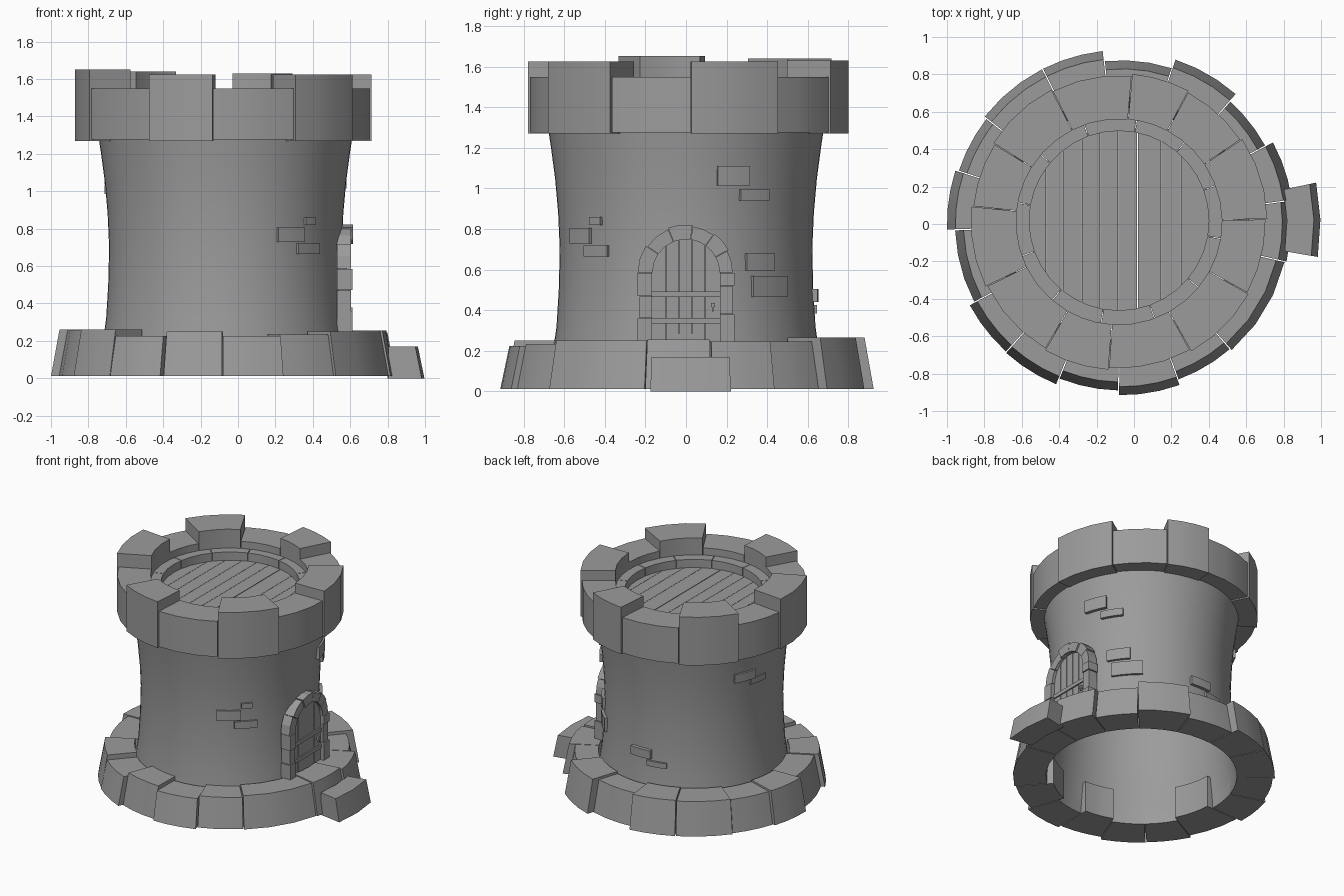
import bpy, bmesh
from math import radians, sin, cos, sqrt
from mathutils import Vector

cube = bpy.data.objects.get("Cube")
if cube:
    bpy.data.objects.remove(cube)

stone = bpy.data.materials.new("stone_grey")
stone.use_nodes = True
GREY = (0.33, 0.33, 0.33, 1)
stone.diffuse_color = GREY
stone.node_tree.nodes["Principled BSDF"].inputs["Base Color"].default_value = GREY

BODY = Vector((-0.067, 0, 0))
CROWN = Vector((-0.08, 0.012, 0))
WALL = [(0.012, 0.675), (0.2, 0.655), (0.32, 0.638), (0.5, 0.627), (0.7, 0.622),
        (0.88, 0.63), (1.05, 0.645), (1.2, 0.665), (1.3, 0.68)]


def loft(bm, low, high):
    """Closed solid between two matching outlines."""
    a = [bm.verts.new(p) for p in low]
    b = [bm.verts.new(p) for p in high]
    bm.faces.new(a[::-1])
    bm.faces.new(b)
    for i in range(len(a)):
        j = (i + 1) % len(a)
        bm.faces.new((a[i], a[j], b[j], b[i]))


def sector(centre, r_in, r_out, a0, a1, z, steps=3):
    angles = [radians(a0 + (a1 - a0) * i / steps) for i in range(steps + 1)]
    ring = [(r_out, a) for a in angles] + [(r_in, a) for a in reversed(angles)]
    return [centre + Vector((r * cos(a), r * sin(a), z)) for r, a in ring]


def arc_stone(bm, centre, r_in, r_out, a0, a1, z0, z1, taper=0, steps=3):
    loft(bm, sector(centre, r_in, r_out, a0, a1, z0, steps),
         sector(centre, r_in, r_out - taper, a0, a1, z1, steps))


def box(bm, x, y, z):
    def outline(h):
        return [(x[0], y[0], h), (x[1], y[0], h), (x[1], y[1], h), (x[0], y[1], h)]
    loft(bm, outline(z[0]), outline(z[1]))


def finish(name, bm, smooth=True, solid=True):
    if solid:
        bmesh.ops.recalc_face_normals(bm, faces=bm.faces)
    mesh = bpy.data.meshes.new(name)
    bm.to_mesh(mesh)
    bm.free()
    mesh.materials.append(stone)
    obj = bpy.data.objects.new(name, mesh)
    bpy.context.collection.objects.link(obj)
    if smooth:
        bpy.ops.object.select_all(action='DESELECT')
        obj.select_set(True)
        bpy.context.view_layer.objects.active = obj
        bpy.ops.object.shade_smooth_by_angle(angle=radians(30))


def wall_radius(z):
    for (z0, r0), (z1, r1) in zip(WALL, WALL[1:]):
        if z <= z1:
            return r0 + (r1 - r0) * (z - z0) / (z1 - z0)
    return WALL[-1][1]


# Flared hollow wall, open at both ends
bm = bmesh.new()
SEG = 64
rings = [[bm.verts.new(BODY + Vector((r * cos(radians(360 * i / SEG)),
                                      r * sin(radians(360 * i / SEG)), z)))
          for i in range(SEG)] for z, r in WALL]
for low, high in zip(rings, rings[1:]):
    for i in range(SEG):
        j = (i + 1) % SEG
        bm.faces.new((low[i], low[j], high[j], high[i]))
finish("tower_wall", bm, solid=False)

# Uneven foundation stones: end angle, inner radius, outer radius, height
bm = bmesh.new()
start = -13
for end, inner, radius, top in [
        (8, .665, .905, .255), (28.5, .665, .92, .245), (48.5, .665, .875, .245),
        (72, .665, .925, .265), (96, .665, .875, .25), (117, .665, .93, .265),
        (142, .665, .93, .26), (162, .665, .915, .25), (182, .665, .933, .26),
        (208, .62, .89, .255), (228, .665, .92, .26), (248, .665, .925, .225),
        (269, .62, .89, .25), (290, .665, .915, .225), (311, .62, .885, .235),
        (347, .665, .895, .25)]:
    arc_stone(bm, BODY, inner, radius, start + .2, end - .2, .012, top, .045)
    start = end
finish("foundation_stones", bm)

# Doorstep
bm = bmesh.new()
arc_stone(bm, BODY, .885, 1.064, -9.5, 12, 0, .17, .035, steps=2)
finish("doorstep", bm)

# Battlement stones, alternating low and raised
bm = bmesh.new()
start = 1
for end, top in [(34, 1.625), (62, 1.55), (85, 1.63), (117, 1.55), (148, 1.64),
                 (174, 1.55), (206, 1.652), (240, 1.55), (266, 1.625), (299, 1.55),
                 (331, 1.625), (361, 1.55)]:
    raised = top > 1.6
    arc_stone(bm, CROWN, .55, .793 if raised else .783, start + .15, end - .15,
              1.27 if raised else 1.277, top)
    start = end
finish("battlement_stones", bm)

# Stone lip around the roof floor
bm = bmesh.new()
LIP = 12
for i in range(LIP):
    a = 360 / LIP * i + 20
    arc_stone(bm, CROWN + Vector((0, .006, 0)), .48, .558, a + .2, a + 29.8, 1.3, 1.495)
finish("floor_lip", bm)

# Roof floor boards, trimmed to the round opening
bm = bmesh.new()
edges = [-.575, -.47, -.38, -.28, -.18, -.085, .02, .145, .25, .345, .42]
for x0, x1 in zip(edges, edges[1:]):
    ends = [sqrt(max(.5 ** 2 - (x - CROWN.x) ** 2, .01)) for x in (x0, x1)]
    gap = .004 if x1 == .02 else .001
    outline = [(x0 + .001, .02 - ends[0]), (x1 - gap, .02 - ends[1]),
               (x1 - gap, .02 + ends[1]), (x0 + .001, .02 + ends[0])]
    loft(bm, [(x, y, 1.39) for x, y in outline], [(x, y, 1.432) for x, y in outline])
finish("floor_boards", bm, smooth=False)

# Raised wall bricks: middle angle, width, bottom, top, projection
bm = bmesh.new()
for angle, width, z0, z1, out in [
        (-56, .17, .73, .805, .015), (-45, .16, .665, .72, .015),
        (-44.5, .075, .82, .86, .015), (21, .165, 1.015, 1.11, .02),
        (31.5, .16, .94, .995, .02), (35.5, .165, .595, .68, .02),
        (41, .22, .465, .57, .02), (90, .16, .44, .505, .025),
        (101, .15, .385, .425, .015), (158, .17, 1.035, 1.1, .02),
        (169, .14, .985, 1.03, .008)]:
    r = wall_radius((z0 + z1) / 2)
    half = width / r * 28.6
    arc_stone(bm, BODY, r - .04, r + out, angle - half, angle + half, z0, z1)
finish("wall_bricks", bm)

# Door frame: jamb blocks and arch stones
SPRING = .585
BACK = .53
bm = bmesh.new()
for side, levels in ((-1, [.23, .36, .47, SPRING]), (1, [.23, .38, .52, SPRING])):
    for i, (z0, z1) in enumerate(zip(levels, levels[1:])):
        wide = i % 2 == 0
        y = sorted((side * .168, side * (.238 if wide else .23)))
        box(bm, (BACK, .612 if wide else .604), y, (z0 + .001, z1 - .001))
cuts = [0, 28, 54, 82, 112, 146, 180]
for i, (a0, a1) in enumerate(zip(cuts, cuts[1:])):
    r_out = .238 if i % 2 else .23
    outline = [(p.x, SPRING + p.y) for p in
               sector(Vector(), .165, r_out, a0 + .3, a1 - .3, 0, steps=2)]
    front = .615 if i in (2, 3) else .604
    loft(bm, [(BACK, y, z) for y, z in outline], [(front, y, z) for y, z in outline])
finish("door_frame", bm, smooth=False)

# Door planks with rounded top
bm = bmesh.new()
edges = [-.17, -.1, -.035, .03, .095, .17]
for y0, y1 in zip(edges, edges[1:]):
    ys = [y0 + .001 + (y1 - y0 - .002) * t / 3 for t in range(4)]
    outline = [(y0 + .001, .22), (y1 - .001, .22)]
    outline += [(y, SPRING + sqrt(max(.17 ** 2 - y * y, 0))) for y in reversed(ys)]
    loft(bm, [(.53, y, z) for y, z in outline], [(.582, y, z) for y, z in outline])
finish("door_planks", bm, smooth=False)

# Door cross bars and handle
bm = bmesh.new()
for z in (.335, .465):
    box(bm, (.57, .592), (-.168, .168), (z, z + .028))
finish("door_bars", bm, smooth=False)
bm = bmesh.new()
box(bm, (.575, .6), (.122, .142), (.415, .435))
box(bm, (.588, .6), (.128, .136), (.395, .415))
finish("door_handle", bm, smooth=False)
